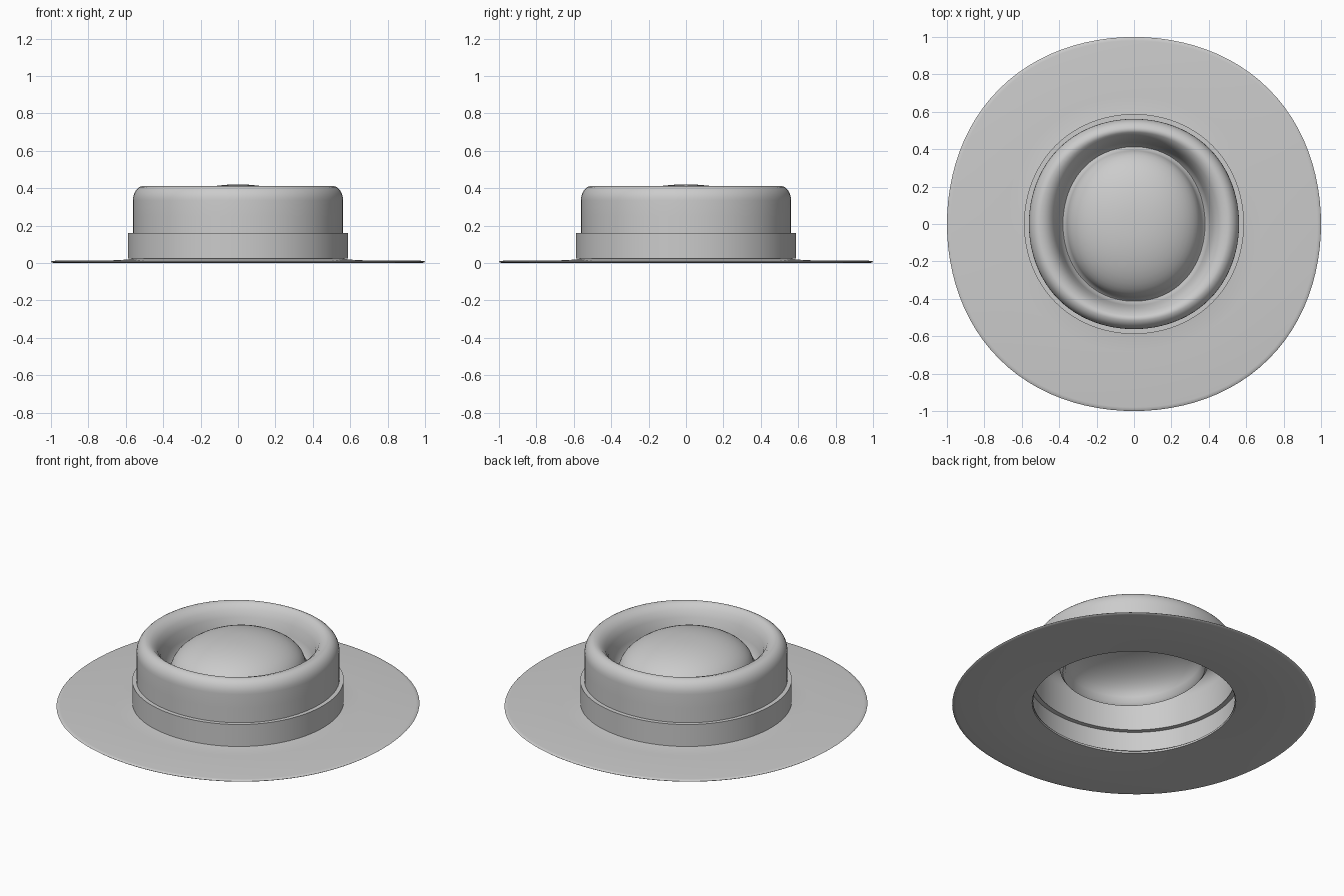
import bpy, bmesh, math

if "Cube" in bpy.data.objects:
    bpy.data.objects.remove(bpy.data.objects["Cube"])

N = 96


def loft(name, rings, close_loop=False, cap=False, angle=40):
    """Lofts rings (rx, ry, z, squareness) round the z axis into one smooth surface."""
    bm = bmesh.new()
    loops = []
    for rx, ry, z, sq in rings:
        loop = []
        for i in range(N):
            t = math.tau * i / N
            k = 1 + sq * math.sin(2 * t) ** 2
            loop.append(bm.verts.new((rx * k * math.cos(t), ry * k * math.sin(t), z)))
        loops.append(loop)
    pairs = list(zip(loops, loops[1:]))
    if close_loop:
        pairs.append((loops[-1], loops[0]))
    for a, b in pairs:
        for i in range(N):
            j = (i + 1) % N
            bm.faces.new((a[i], a[j], b[j], b[i]))
    if cap:
        top = bm.verts.new((0, 0, rings[-1][2] + 0.001))
        for i in range(N):
            bm.faces.new((loops[-1][i], loops[-1][(i + 1) % N], top))
    bmesh.ops.recalc_face_normals(bm, faces=bm.faces)
    mesh = bpy.data.meshes.new(name)
    bm.to_mesh(mesh)
    bm.free()
    ob = bpy.data.objects.new(name, mesh)
    bpy.context.collection.objects.link(ob)
    bpy.ops.object.select_all(action='DESELECT')
    ob.select_set(True)
    bpy.context.view_layer.objects.active = ob
    bpy.ops.object.shade_smooth_by_angle(angle=math.radians(angle))
    return ob


def round_rings(profile, sq):
    return [(r, r, z, sq) for r, z in profile]


# Thin, nearly flat brim with an open head hole
loft("brim", round_rings([(0.56, 0.012), (0.56, 0.024), (0.60, 0.018), (0.68, 0.014),
                          (0.98, 0.012), (0.995, 0.010), (1.0, 0.006),
                          (0.995, 0.002), (0.98, 0.0), (0.68, 0.004)], 0.02), close_loop=True)

# Hat band, stepped out from the crown, open to the inside
loft("band", round_rings([(0.56, 0.024), (0.588, 0.024), (0.588, 0.16), (0.56, 0.16)], 0.01))

# Crown wall and rolled rim
crown = round_rings([(0.562, 0.16), (0.562, 0.25), (0.562, 0.335)], 0.015)
for i in range(1, 8):
    a = math.pi / 2 * i / 7
    crown.append((0.502 + 0.06 * math.cos(a), 0.502 + 0.06 * math.cos(a),
                  0.335 + 0.078 * math.sin(a), 0.015))
# Oval groove inside the rim
crown += [(0.47, 0.49, 0.405, 0.015), (0.44, 0.47, 0.38, 0.015), (0.42, 0.45, 0.34, 0.015),
          (0.405, 0.435, 0.28, 0.015), (0.395, 0.425, 0.24, 0.015), (0.38, 0.413, 0.222, 0.015),
          (0.366, 0.40, 0.235, 0.015)]
# Raised dome in the middle
for i in range(1, 12):
    a = math.pi / 2 * i / 12
    c = math.cos(a) ** 0.9
    crown.append((0.36 * c, 0.395 * c, 0.245 + 0.175 * math.sin(a), 0.015))
loft("crown", crown, cap=True, angle=60)
